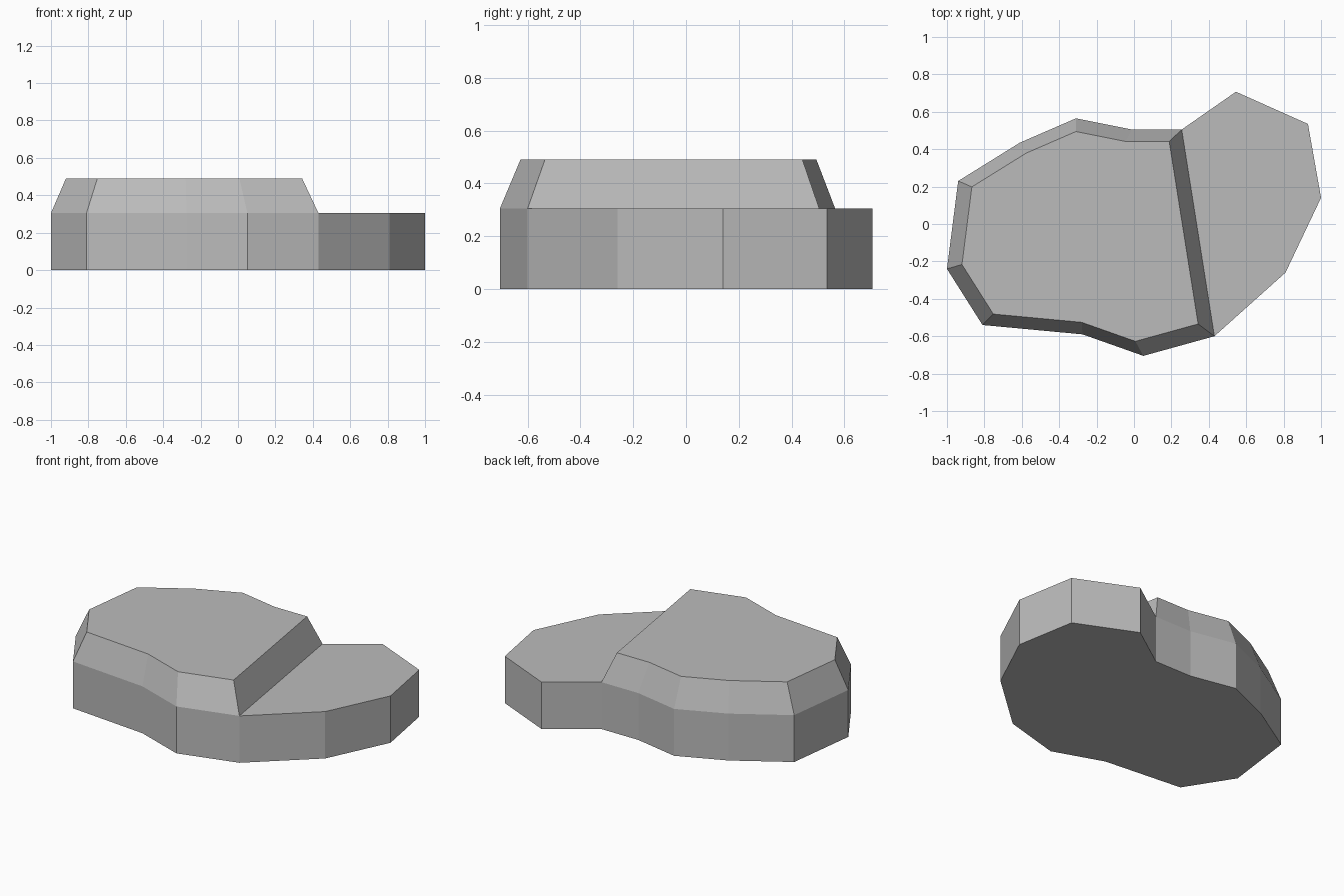
import bpy
import bmesh
from mathutils import Matrix, Vector

cube = bpy.data.objects.get("Cube")
if cube:
    bpy.data.objects.remove(cube, do_unlink=True)

LEDGE, TOP, TAPER = 0.305, 0.49, 0.883
TAPER_CENTRE = Vector((-0.315, -0.04, 0))

# Outline seen from above, counter-clockwise, starting at the front end of the step
outline = [(0.43, -0.60), (0.81, -0.26), (1.0, 0.14), (0.93, 0.535), (0.545, 0.707),
           (0.255, 0.505), (-0.01, 0.505), (-0.31, 0.565), (-0.61, 0.435), (-0.94, 0.23),
           (-1.0, -0.24), (-0.81, -0.54), (-0.275, -0.59), (0.05, -0.705)]
STEP_START, STEP_END = 0, 5

# Single stone grey
stone = bpy.data.materials.new("stone_grey")
stone.use_nodes = True
grey = (0.5, 0.5, 0.5, 1)
stone.diffuse_color = grey
stone.node_tree.nodes["Principled BSDF"].inputs["Base Color"].default_value = grey

bm = bmesh.new()


def ring(z):
    return [bm.verts.new((x, y, z)) for x, y in outline]


def bridge(lower, upper):
    for i in range(len(lower)):
        j = (i + 1) % len(lower)
        bm.faces.new((lower[i], lower[j], upper[j], upper[i]))


# Lower slab with vertical walls
bottom, ledge = ring(0), ring(LEDGE)
bm.faces.new(bottom[::-1])
bridge(bottom, ledge)

# Flat low shelf on the left
bm.faces.new(ledge[STEP_START:STEP_END + 1])

# Raised block with sloping sides, closed by a flat top
foot = ledge[STEP_END:] + [ledge[STEP_START]]
shrink = (Matrix.Translation(TAPER_CENTRE) @ Matrix.Diagonal((TAPER, TAPER, 1, 1))
          @ Matrix.Translation(-TAPER_CENTRE))
crown = []
for v in foot:
    p = shrink @ v.co
    crown.append(bm.verts.new((p.x, p.y, TOP)))
bridge(foot, crown)
bm.faces.new(crown)

bmesh.ops.recalc_face_normals(bm, faces=bm.faces[:])
mesh = bpy.data.meshes.new("stepped_rock")
bm.to_mesh(mesh)
bm.free()
mesh.materials.append(stone)
rock = bpy.data.objects.new("stepped_rock", mesh)
bpy.context.collection.objects.link(rock)
